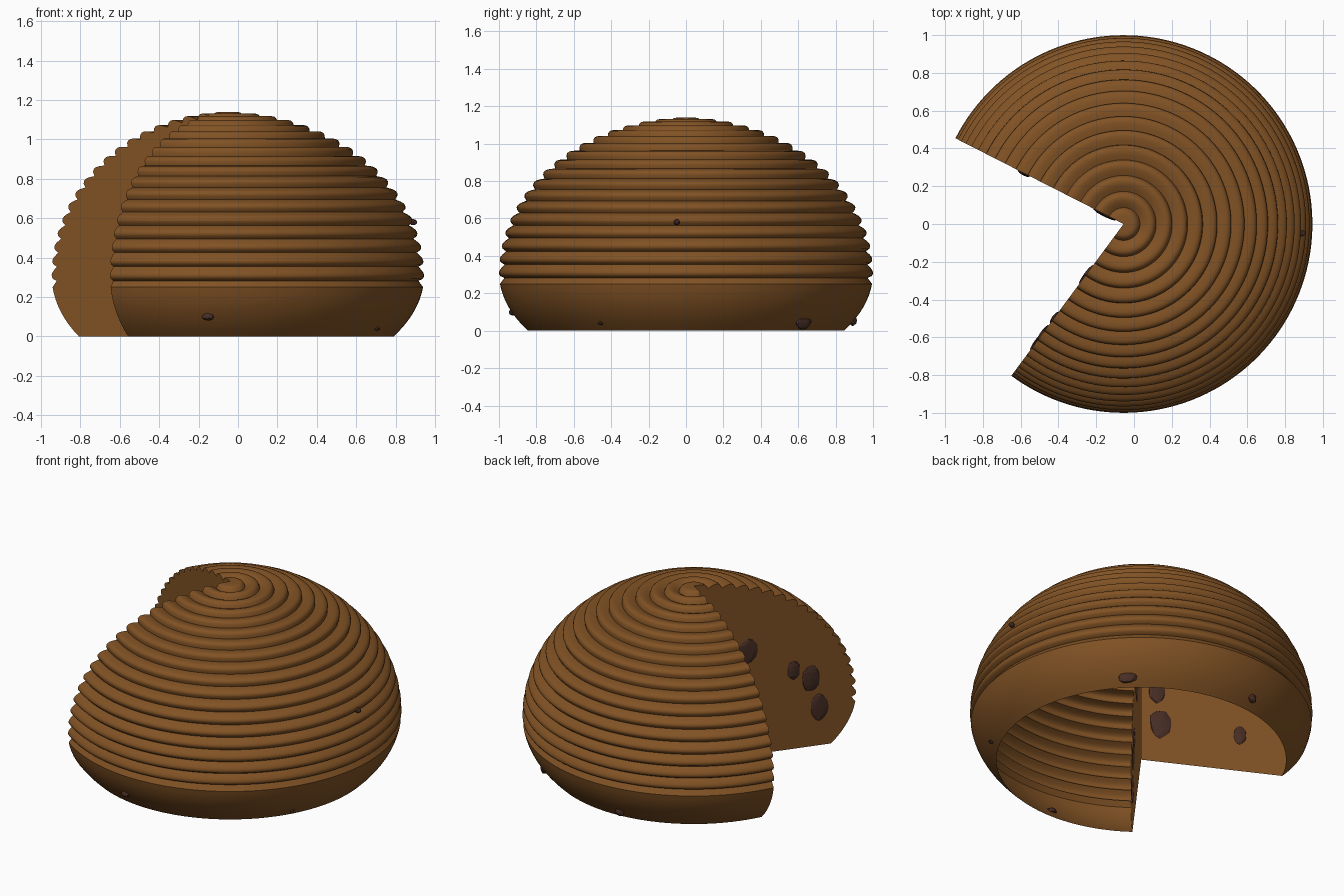
import bpy, bmesh, random
from math import sin, cos, pi, radians, sqrt
from mathutils import Matrix, Vector

if "Cube" in bpy.data.objects:
    bpy.data.objects.remove(bpy.data.objects["Cube"])
random.seed(4)

AXIS_X = -0.055                      # axis of the dome
START, END = radians(-126.5), radians(153)   # swept part of the dome
BELT = 0.31                          # height of the widest ring
RIDGES, STEPS = 18, 7
DEPTH = 0.028


def material(name, rgb):
    mat = bpy.data.materials.new(name)
    mat.use_nodes = True
    mat.diffuse_color = (*rgb, 1)
    bsdf = mat.node_tree.nodes["Principled BSDF"]
    bsdf.inputs["Base Color"].default_value = (*rgb, 1)
    bsdf.inputs["Roughness"].default_value = 0.8
    return mat


BROWN = material("baked brown", (0.22, 0.085, 0.018))
DARK = material("dark chocolate", (0.062, 0.026, 0.018))


def make_object(name, bm, mat, smooth):
    mesh = bpy.data.meshes.new(name)
    bm.to_mesh(mesh)
    bm.free()
    mesh.materials.append(mat)
    obj = bpy.data.objects.new(name, mesh)
    bpy.context.collection.objects.link(obj)
    if smooth:
        bpy.ops.object.select_all(action='DESELECT')
        obj.select_set(True)
        bpy.context.view_layer.objects.active = obj
        bpy.ops.object.shade_smooth_by_angle(angle=radians(40))
    return obj


def belly_radius(z):
    return sqrt(1 - ((z - BELT) / (0.58 if z < BELT else 0.83)) ** 2)


def dome_profile():
    """Smooth lower band, then overlapping rounded ridges up to the apex."""
    first = radians(-2)
    z_first = BELT + 0.83 * sin(first)
    pts = [(belly_radius(z_first * i / 9), z_first * i / 9) for i in range(9)]
    span = (pi / 2 - first) / RIDGES
    for ridge in range(RIDGES):
        for i in range(STEPS):
            t = i / STEPS
            bulge = sin(pi * t ** 0.7)
            if ridge == RIDGES - 1 and t > 0.35:
                bulge = 1
            drop = DEPTH * (1 - bulge)
            a = first + (ridge + t) * span
            pts.append(((1 - drop) * cos(a), BELT + (0.83 - drop) * sin(a)))
    pts.append((0, BELT + 0.83))
    return pts


PROFILE = dome_profile()


def at(r, angle, z):
    return Vector((AXIS_X + r * cos(angle), r * sin(angle), z))


# Ridged shell, open underneath
bm = bmesh.new()
verts = [bm.verts.new(at(r, START, z)) for r, z in PROFILE]
edges = [bm.edges.new(pair) for pair in zip(verts, verts[1:])]
bmesh.ops.spin(bm, geom=verts + edges, cent=(AXIS_X, 0, 0), axis=(0, 0, 1),
               angle=END - START, steps=112)
bmesh.ops.remove_doubles(bm, verts=bm.verts, dist=0.0001)
bmesh.ops.recalc_face_normals(bm, faces=bm.faces)
if sum(f.normal.dot(f.calc_center_median()) for f in bm.faces) < 0:
    bmesh.ops.reverse_faces(bm, faces=bm.faces)
make_object("ridged_shell", bm, BROWN, True)

# Flat walls of the missing slice
for name, angle in (("front_cut_wall", START), ("back_cut_wall", END)):
    bm = bmesh.new()
    outline = [(0, 0)] + PROFILE
    face = bm.faces.new([bm.verts.new(at(r, angle, z)) for r, z in outline])
    face.normal_update()
    if face.normal.x > 0:
        face.normal_flip()
    make_object(name, bm, BROWN, False)


def chip(name, r, angle, z, size):
    """Irregular flattened lump; size is radial, tangential, vertical."""
    bm = bmesh.new()
    bmesh.ops.create_icosphere(bm, subdivisions=2, radius=1)
    for v in bm.verts:
        v.co *= random.uniform(0.9, 1.08)
    bm.transform(Matrix.Translation(at(r, angle, z))
                 @ Matrix.Rotation(angle, 4, 'Z')
                 @ Matrix.Diagonal((*size, 1)))
    make_object(name, bm, DARK, False)


# Chips showing in the walls: distance from axis, height, half width, half height
FRONT_CHIPS = [(0.72, 0.435, 0.055, 0.085), (0.774, 0.245, 0.055, 0.09),
               (0.617, 0.506, 0.04, 0.065), (0.333, 0.67, 0.06, 0.08)]
BACK_CHIPS = [(0.114, 0.257, 0.065, 0.095), (0.593, 0.24, 0.04, 0.06),
              (0.095, 0.47, 0.05, 0.08)]
for label, angle, chips in (("front", START, FRONT_CHIPS), ("back", END, BACK_CHIPS)):
    for n, (r, z, w, h) in enumerate(chips):
        chip(f"{label}_wall_chip_{n + 1}", r, angle, z, (w, 0.012, h))

# Chips in the outside: angle in degrees, height, half width, half height
SHELL_CHIPS = [(-96, 0.1, 0.03, 0.02), (44.8, 0.045, 0.055, 0.042),
               (96.3, 0.055, 0.028, 0.03), (-3, 0.58, 0.016, 0.016),
               (-31, 0.04, 0.013, 0.01)]
for n, (deg, z, w, h) in enumerate(SHELL_CHIPS):
    chip(f"shell_chip_{n + 1}", belly_radius(z), radians(deg), z, (0.02, w, h))
